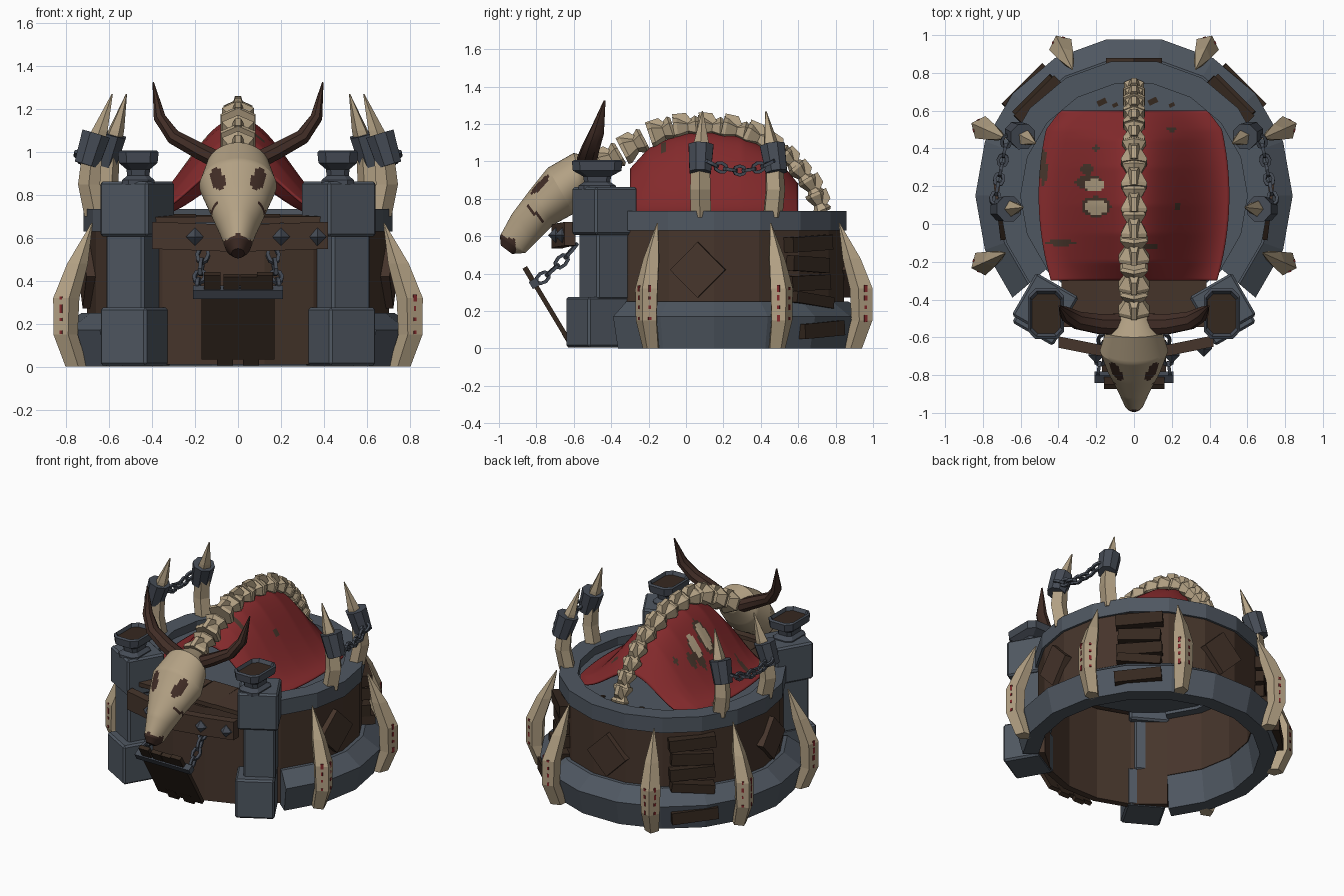
import bpy, bmesh, math, random
from mathutils import Vector, Matrix

if "Cube" in bpy.data.objects:
    bpy.data.objects.remove(bpy.data.objects["Cube"])

CY = 0.15  # ring centre in y
random.seed(4)

def material(name, hexcol):
    c = [int(hexcol[i:i + 2], 16) / 255 for i in (0, 2, 4)]
    lin = [((v + 0.055) / 1.055) ** 2.4 if v > 0.04 else v / 12.92 for v in c]
    m = bpy.data.materials.new(name)
    m.diffuse_color = (*lin, 1)
    m.use_nodes = True
    m.node_tree.nodes["Principled BSDF"].inputs["Base Color"].default_value = m.diffuse_color
    return m

stone = material("grey stone", "4F5761")
iron = material("dark iron", "454B55")
wood = material("brown wood", "46352B")
dark = material("dark wood", "35281F")
bone = material("bone", "B3A184")
horn = material("horn", "412D26")
red = material("red cloth", "842A2C")

def make(name, geos, mats, rule=None, bevel=0, solid=0, smooth=None):
    """Build one object from a list of (verts, faces); rule(centre, normal) -> material index."""
    mats = mats if isinstance(mats, list) else [mats]
    V, F = [], []
    for v, f in geos:
        o = len(V)
        V += [tuple(p) for p in v]
        F += [[i + o for i in q] for q in f]
    me = bpy.data.meshes.new(name)
    me.from_pydata(V, [], F)
    bm = bmesh.new()
    bm.from_mesh(me)
    bmesh.ops.recalc_face_normals(bm, faces=bm.faces)
    bm.to_mesh(me)
    bm.free()
    for m in mats:
        me.materials.append(m)
    if rule:
        for p in me.polygons:
            p.material_index = rule(p.center, p.normal)
    ob = bpy.data.objects.new(name, me)
    bpy.context.collection.objects.link(ob)
    if bevel:
        b = ob.modifiers.new("bevel", 'BEVEL')
        b.width, b.segments = bevel, 1
    if solid:
        ob.modifiers.new("solid", 'SOLIDIFY').thickness = solid
    if smooth:
        bpy.context.view_layer.objects.active = ob
        ob.select_set(True)
        bpy.ops.object.shade_smooth_by_angle(angle=math.radians(smooth))
        ob.select_set(False)

def loft(rings, loop=False):
    n, m = len(rings[0]), len(rings)
    v = [p for r in rings for p in r]
    f = [[i * n + j, i * n + (j + 1) % n, (i + 1) % m * n + (j + 1) % n, (i + 1) % m * n + j]
         for i in range(m if loop else m - 1) for j in range(n)]
    return v, f if loop else f + [list(range(n)), list(range((m - 1) * n, m * n))]

def tube(path, radii, n=6, side=Vector((1, 0, 0)), wide=1.0, loop=False):
    path = [Vector(p) for p in path]
    rings, k = [], len(path)
    for i, p in enumerate(path):
        a = path[(i - 1) % k] if loop or i else p
        b = path[(i + 1) % k] if loop or i < k - 1 else p
        t = (b - a).normalized()
        s = (side - t * side.dot(t)).normalized()
        u = t.cross(s)
        rings.append([p + radii[i] * (s * wide * math.cos(w) + u * math.sin(w))
                      for w in (2 * math.pi * (j + 0.5) / n for j in range(n))])
    return loft(rings, loop)

def box(size, M):
    c = [M @ Vector((x * size[0] / 2, y * size[1] / 2, z * size[2] / 2))
         for z in (-1, 1) for x, y in ((-1, -1), (1, -1), (1, 1), (-1, 1))]
    return loft([c[:4], c[4:]])

def T(x, y, z, axis='Z', deg=0):
    return Matrix.Translation((x, y, z)) @ Matrix.Rotation(math.radians(deg), 4, axis)

def polar(deg, r, z):
    a = math.radians(deg)
    return Vector((r * math.cos(a), CY + r * math.sin(a), z))

def radial(deg, r, z, roll=0):  # local x points outwards
    return T(*polar(deg, r, z), 'Z', deg) @ T(0, 0, 0, 'X', roll)

def arc(profile, a0, a1, step=20):
    full = a1 - a0 == 360
    return loft([[polar(a, r, z) for r, z in profile]
                 for a in range(a0, a1 + (0 if full else 1), step)], full)

def spike(deg, rows):  # ridged tooth, rows of (radius, height, depth, half width)
    return loft([[radial(deg, r, z) @ Vector((x * d, y * w, 0)) for x, y in
                  ((1, 0), (.1, 1), (-1, .6), (-1, -.6), (.1, -1))] for r, z, d, w in rows])

def chain(p, q, sag, n, size=.024):
    p, q, out = Vector(p), Vector(q), []
    pts = [p.lerp(q, i / n) - Vector((0, 0, sag * 4 * (i / n) * (1 - i / n))) for i in range(n + 1)]
    for i in range(n):
        c, d = (pts[i] + pts[i + 1]) / 2, pts[i + 1] - pts[i]
        t = d.normalized()
        s = t.cross(Vector((0, 0, 1))).normalized()
        s = t.cross(s) if i % 2 else s
        path = [c + t * d.length * .62 * math.cos(w) + s * size * math.sin(w)
                for w in (math.pi * k / 4 for k in range(8))]
        out.append(tube(path, [.012] * 8, 4, t.cross(s), 1, True))
    return out

# Round fort wall
make("base_ring", [arc([(.80, 0), (.84, .17), (.73, .25), (.66, .25), (.70, 0)], -40, 220)], stone)
make("wood_wall", [arc([(.705, .22), (.705, .65), (.66, .65), (.66, .22)], -40, 220)], wood)
make("front_wall", [arc([(.705, .01), (.705, .66), (.66, .66), (.66, .01)], 220, 320)], wood)
make("top_ring", [arc([(.72, .63), (.72, .735), (.6, .735), (.6, .63)], -40, 220)], stone)
make("roof_floor", [arc([(.61, .65), (.61, .68), (.01, .68), (.01, .65)], 0, 360)], stone)
make("front_planks", [box((.19, .27, .03), T(x, -.41, .69, 'X', t)) for x, t in
                      ((-.29, 3), (-.1, 1), (.1, 3), (.29, 2))], wood)
make("floor_stains", [box((a, b, .008), T(x, y, .682, 'Z', 25)) for x, y, a, b in
                      ((-.17, .645, .05, .03), (.1, .65, .05, .03), (-.1, .63, .03, .02), (.2, .63, .03, .02))], dark)

# Wall plates and repair planks
make("diamond_plates", [box((.05, .21, .21), radial(a, .705, .42, 45)) for a in (-7, 90, 187)], wood)
make("repair_planks", [box((d, w, h), radial(a, .695 + r, z, t)) for a in (45, 135) for d, r, z, w, h, t in
                       ((.09, .01, .56, .30, .08, 3), (.07, .01, .45, .27, .08, -3), (.07, .01, .35, .29, .08, 2),
                        (.09, .03, .26, .28, .06, -7), (.05, .12, .1, .3, .08, 4))], dark)

# Bone fangs around the base with blood flecks, tusks on the rim
fang = [(.83, 0, .05, .045), (.888, .15, .054, .06), (.885, .32, .058, .065), (.825, .48, .047, .045), (.745, .67, .003, .003)]
fang_angles = (-24, 24, 64, 116, 156, 204)
make("base_fangs", [spike(a, fang) for a in fang_angles], bone)
make("fang_blood", [box((.008, random.uniform(.01, .018), random.uniform(.012, .04)),
                        radial(a, .886, z) @ T(.055 * .55, s * .031, 0, 'Z', s * 40))
                    for a in fang_angles for s in (-1, 1) for z in (.16, .22, .27, .32)], red)
tusk = [(.67, .7, .05, .055), (.7, .85, .05, .055), (.685, 1.0, .045, .05), (.65, 1.1, .036, .04), (.59, 1.27, .003, .003)]
tusk_angles = (-6, 28, 152, 186)
make("rim_tusks", [spike(a, tusk) for a in tusk_angles], bone)
make("tusk_collars", [tube([polar(a, .71, .94), polar(a, .665, 1.085)], [.062, .072], 8) for a in tusk_angles], iron)
make("tusk_chains", chain(polar(-3, .74, 1.0), polar(25, .74, 1.0), .05, 7)
     + chain(polar(183, .74, 1.0), polar(155, .74, 1.0), .05, 7), iron)

# Gate towers with fire bowls
for s, side in ((-1, "left"), (1, "right")):
    make(side + "_tower", [box((.25, .25, .27), T(s * .475, -.475, .14, 'Z', s * 30)),
                           box((.205, .205, .36), T(s * .48, -.435, .44, 'Z', s * 30)),
                           box((.26, .26, .255), T(s * .47, -.435, .735, 'Z', s * 30))], stone, bevel=.012)
    outline = [(.6, -1), (1, -.7), (1, .7), (.6, 1), (-.6, 1), (-1, .7), (-1, -.7), (-.6, -1)]
    rows = [(.075, .10, .85), (.075, .10, .87), (.052, .07, .89), (.055, .075, .92), (.09, .13, .95),
            (.095, .135, 1.0), (.085, .12, 1.008), (.075, .105, .985)]
    make(side + "_fire_bowl", [loft([[(s * .465 + x * a, -.475 + y * b, z) for x, y in outline]
                                     for a, b, z in rows])], [iron, dark],
         lambda c, n: 1 if n.z > .9 and .98 < c.z < .99 else 0)

# Beam with studs
beam = [(-.40, -.625, .612), (-.2, -.665, .605), (0, -.69, .598), (.2, -.665, .605), (.42, -.62, .612)]
make("gate_beam", [loft([[(x, y + a, z + b) for a, b in ((-.03, -.063), (.03, -.063), (.03, .063), (-.03, .063))]
                         for x, y, z in beam])], wood)
make("beam_studs", [loft([[(x + a * k, y - d, .605 + b * k) for a, b in ((0, -1), (1, 0), (0, 1), (-1, 0))]
                          for k, d in ((.042, -.02), (.042, .0), (.002, .04))])
                    for x, y in ((-.2, -.697), (.2, -.697), (.37, -.662))], iron)

# Lowering gate and its chains
G = T(0, -.62, .03, 'X', 31)
make("gate_door", [box((.34, .025, .38), G @ T(0, 0, .2))]
     + [box((.075, .028, h), G @ T(x, 0, z)) for x, z, h in
        ((-.12, .42, .1), (-.03, .42, .08), (.05, .42, .08), (.125, .42, .1), (-.06, .02, .08), (.06, .02, .08))], dark)
make("gate_iron_strip", [box((.42, .045, .045), G @ T(0, 0, .37))], iron)
make("gate_chains", [g for s in (-1, 1) for g in
                     chain((s * .16, -.59, .55), (s * .19, -.79, .36), .015, 4, .026)], iron)

# Beast skull: sections of (top y, top z, bottom y, bottom z, half width)
secs = [(-.47, 1.01, -.48, .90, .07), (-.60, 1.045, -.54, .79, .15), (-.74, .965, -.60, .72, .18),
        (-.84, .84, -.71, .66, .14), (-.93, .72, -.81, .56, .088), (-.995, .60, -.86, .51, .058),
        (-.99, .55, -.93, .505, .03)]
fine = [[a + (b - a) * k / 10 for a, b in zip(p, q)] for p, q in zip(secs, secs[1:]) for k in range(10)] + [secs[-1]]

def skull_ring(ty, tz, by, bz, w):
    turns = [(math.sin(a), (1 + math.cos(a)) / 2) for a in (2 * math.pi * j / 64 for j in range(64))]
    return [(w * s, by + (ty - by) * k, bz + (tz - bz) * k) for s, k in turns]

def skull_rule(c, n):
    x = abs(c.x)
    eye = ((x - .095) / .034) ** 2 + ((c.z - .875 - (x - .095) * .4) / .05) ** 2 < 1 and c.y < -.6
    cheek = ((c.y + .8) / .06) ** 2 + ((c.z - .715 - (c.y + .8) * -.9) / .012) ** 2 < 1
    nose = c.z < .625 - x * .6 and c.y < -.91
    return 1 if eye or cheek or nose else 0

make("beast_skull", [loft([skull_ring(*s) for s in fine])], [bone, horn], skull_rule, smooth=25)
hp = [(.07, -.53, .95), (.18, -.53, 1.005), (.30, -.51, 1.07), (.365, -.475, 1.16), (.395, -.435, 1.325)]
make("horns", [tube([(s * x, y, z) for x, y, z in hp], [.045, .042, .037, .03, .004], 8, Vector((0, 1, 0)), 1.35)
               for s in (-1, 1)], horn, smooth=35)

# Spine of flared vertebrae
sp = [(-.41, 1.01), (-.28, 1.085), (-.13, 1.155), (0, 1.18), (.13, 1.18), (.26, 1.165), (.38, 1.125),
      (.48, 1.07), (.56, 1.0), (.62, .93), (.675, .86), (.71, .78)]
bones = []
for i, (y, z) in enumerate(sp):
    a, b = sp[max(i - 1, 0)], sp[min(i + 1, len(sp) - 1)]
    t = Vector((0, b[0] - a[0], b[1] - a[1])).normalized()
    u = Vector((1, 0, 0)).cross(t)
    c, k = Vector((0, y, z)), 1.05 if i < 7 else .88
    w = k * (1.25 if i < 3 else 1.05)
    bones.append(tube([c + t * d * k for d in (-.065, -.045, .01, .05, .065)],
                      [r * w for r in (.058, .06, .034, .055, .045)], 6, Vector((1, 0, 0)), 1.2))
    bones.append(loft([[c + Vector((x * e, 0, 0)) + t * (q * l + o) * k + u * h * k for x, q in
                        ((-1, -1), (1, -1), (1, 1), (-1, 1))] for e, l, o, h in
                       ((.034, .05, 0, .01), (.014, .035, -.03, .075))]))
make("spine", bones, bone)

# Draped red cloth with torn patches
ridge = [(-.3, .96), (-.2, 1.07), (-.05, 1.14), (.1, 1.16), (.3, 1.13), (.45, 1.06), (.6, .88)]
def ridge_z(y):
    for (a, p), (b, q) in zip(ridge, ridge[1:]):
        if y <= b + 1e-6:
            return p + (q - p) * (y - a) / (b - a)

N = 70
verts = []
for i in range(N + 1):
    y = -.3 + .9 * i / N
    xe = .505 - .065 * ((y - .15) / .45) ** 2 - .05 * max(0, (y - .5) / .1)
    for j in range(N + 1):
        u = -1 + 2 * j / N
        verts.append((u * xe, y, .715 + (ridge_z(y) - .715) * math.cos(math.pi / 2 * u) ** 2))
W = N + 1
faces = [[i * W + j, i * W + j + 1, (i + 1) * W + j + 1, (i + 1) * W + j] for i in range(N) for j in range(N)]
holes = [(-.2, .09, .062, .04), (-.21, .205, .055, .03)]
stains = [(-.2, .09, .078, .055), (-.24, .22, .07, .04), (-.25, .29, .035, .025), (-.39, -.1, .08, .016),
          (.23, .09, .02, .018), (-.2, .4, .018, .015), (-.48, .3, .02, .1), (.08, -.12, .05, .015), (.2, .5, .03, .012)]

def cloth_rule(c, n):
    hit = lambda spots: any(((c.x - x) / a) ** 2 + ((c.y - y) / b) ** 2 < 1 for x, y, a, b in spots)
    return 1 if hit(holes) else 2 if hit(stains) else 0

make("draped_cloth", [(verts, faces)], [red, bone, wood], cloth_rule, solid=.012, smooth=35)
